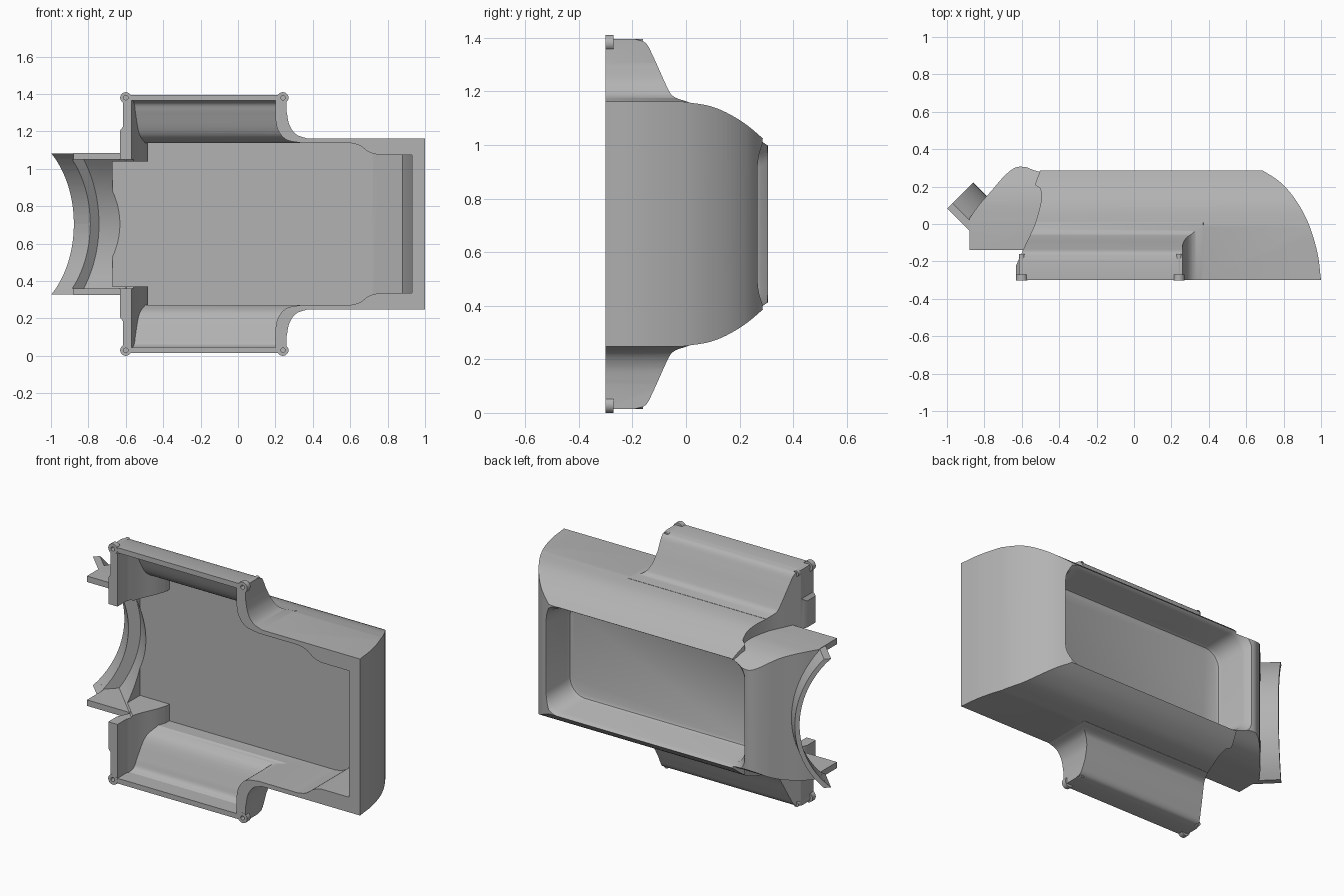
import bpy, bmesh, math
from mathutils import Vector, Matrix

if "Cube" in bpy.data.objects:
    bpy.data.objects.remove(bpy.data.objects["Cube"], do_unlink=True)

MID = 0.705          # height of the symmetry plane
FRONT = -0.3         # open front plane
R2 = math.sqrt(0.5)

grey = bpy.data.materials.new("plain grey")
grey.use_nodes = True
grey.diffuse_color = (0.45, 0.45, 0.45, 1)
grey.node_tree.nodes["Principled BSDF"].inputs["Base Color"].default_value = grey.diffuse_color


def curve(pts, n=6):
    """Smooth run of points through the given ones."""
    p = [Vector(q) for q in pts]
    p = [2 * p[0] - p[1]] + p + [2 * p[-1] - p[-2]]
    out = []
    for a, b, c, d in zip(p, p[1:], p[2:], p[3:]):
        for i in range(n):
            t = i / n
            q = (2 * b + (c - a) * t + (2 * a - 5 * b + 4 * c - d) * t ** 2
                 + (3 * b - a - 3 * c + d) * t ** 3) / 2
            out.append(tuple(q))
    return out + [tuple(pts[-1])]


def loft(name, loops):
    """Closed solid between matching loops of 3D points."""
    bm = bmesh.new()
    rows = [[bm.verts.new(v) for v in loop] for loop in loops]
    n = len(rows[0])
    for a, b in zip(rows, rows[1:]):
        for i in range(n):
            j = (i + 1) % n
            bm.faces.new((a[i], a[j], b[j], b[i]))
    bm.faces.new(rows[0])
    bm.faces.new(rows[-1])
    bmesh.ops.recalc_face_normals(bm, faces=bm.faces)
    me = bpy.data.meshes.new(name)
    bm.to_mesh(me)
    bm.free()
    me.materials.append(grey)
    ob = bpy.data.objects.new(name, me)
    bpy.context.collection.objects.link(ob)
    return ob


def prism(name, pts, axis, lo, hi):
    """Extrude a profile; z values are measured from the symmetry plane."""
    place = {"x": lambda a, b, d: (d, a, MID + b),
             "y": lambda a, b, d: (a, d, MID + b),
             "z": lambda a, b, d: (a, b, MID + d),
             # tilted neck direction: a runs across it, d along it
             "neck": lambda a, b, d: ((a + d) * R2, (a - d) * R2, MID + b)}[axis]
    return loft(name, [[place(a, b, d) for a, b in pts] for d in (lo, hi)])


def combine(ob, other, op):
    mod = ob.modifiers.new(op, "BOOLEAN")
    mod.operation, mod.object, mod.solver = op, other, "EXACT"
    bpy.context.view_layer.objects.active = ob
    bpy.ops.object.modifier_apply(modifier=mod.name)
    bpy.data.objects.remove(other, do_unlink=True)


def both(half):
    """Mirror a half profile (a, height) about the symmetry plane."""
    return half + [(a, -h) for a, h in reversed(half)]


def disc(x, h, r, n=20):
    return [(x + r * math.cos(2 * math.pi * i / n), h + r * math.sin(2 * math.pi * i / n))
            for i in range(n)]


# Main body: side section plus the two wheel-arch pods, trimmed by the plan outline
section = [(-0.35, 0.458)] + curve([(-0.02, 0.458), (0.1, 0.437), (0.2, 0.388), (0.28, 0.325), (0.33, 0.27)])
shell = prism("shell", both(section), "x", -1.1, 1.1)

pod_front = ([(-0.64, 0.3), (-0.63, 0.5), (-0.615, 0.52), (-0.615, 0.69), (0.26, 0.69)]
             + curve([(0.26, 0.6), (0.275, 0.53), (0.31, 0.48), (0.37, 0.457)]) + [(0.4, 0.3)])
pod_side = ([(-0.35, 0.3), (-0.35, 0.69)]
            + curve([(-0.19, 0.69), (-0.15, 0.675), (-0.12, 0.62), (-0.07, 0.51), (-0.045, 0.475), (0.01, 0.455)])
            + [(0.01, 0.3)])
well_front = ([(-0.64, 0.3), (-0.585, 0.37), (-0.585, 0.66), (0.2, 0.66)]
              + curve([(0.2, 0.56), (0.215, 0.5), (0.26, 0.45), (0.34, 0.433)]) + [(0.34, 0.3)])
well_side = ([(-0.4, 0.3), (-0.4, 0.66)]
             + curve([(-0.2, 0.66), (-0.17, 0.64), (-0.15, 0.59), (-0.1, 0.48), (-0.03, 0.433)]) + [(-0.03, 0.3)])


def pod(name, front, side, s):
    ob = prism(name, [(a, s * h) for a, h in front], "y", -0.5, 0.1)
    combine(ob, prism("side", [(a, s * h) for a, h in side], "x", -0.8, 0.6), "INTERSECT")
    return ob


for s in (1, -1):
    combine(shell, pod("pod", pod_front, pod_side, s), "UNION")

plan = ([(1, FRONT)]
        + curve([(1, -0.3), (0.98, -0.15), (0.93, 0.01), (0.86, 0.135), (0.78, 0.225), (0.69, 0.285)])
        + [(0.5, 0.29), (-0.5, 0.29), (-0.53, 0.21)]
        + curve([(-0.5, 0.19), (-0.495, 0.13), (-0.53, 0.0), (-0.58, -0.11), (-0.63, -0.22)])
        + [(-0.63, FRONT)])
combine(shell, prism("plan", plan, "z", -1, 1), "INTERSECT")

# Neck: narrower sloping shoulder with two flat side tabs
neck_plan = ([(-0.3, -0.14), (-0.3, 0.29)]
             + curve([(-0.5, 0.292), (-0.57, 0.303), (-0.63, 0.303), (-0.69, 0.26), (-0.76, 0.18), (-0.83, 0.1), (-0.88, 0.03)])
             + [(-0.88, -0.14)])
neck = prism("neck", neck_plan, "z", -0.6, 0.6)
neck_side = [(-0.35, 0.38)] + curve([(0, 0.38), (0.12, 0.372), (0.22, 0.345), (0.31, 0.29)])
combine(neck, prism("neck_side", both(neck_side), "x", -1.2, 0), "INTERSECT")
combine(shell, neck, "UNION")

# Curved collar around the neck opening
AXIS = -0.981


def arc(r, half, n=20):
    a = math.asin(half / r)
    return [(AXIS + r * math.cos(a * (2 * i / n - 1)), r * math.sin(a * (2 * i / n - 1)))
            for i in range(n + 1)]


collar = prism("collar", arc(0.504, 0.377) + arc(0.53, 0.377)[::-1], "neck", -0.764, -0.56)
combine(shell, collar, "UNION")
for r, start in ((0.504, -0.9), (0.57, -0.64)):
    bore = prism("bore", arc(r, 0.345) + [(-1.2, 0.345), (-1.2, -0.345)], "neck", start, 0.1)
    combine(shell, bore, "DIFFERENCE")

# Hollow inside, open at the front
opening = [(-0.7, 0.433), (0.58, 0.433)] + curve([(0.6, 0.433), (0.65, 0.42), (0.7, 0.385), (0.75, 0.37)]) + [(0.93, 0.37)]
hollow = prism("hollow", both(opening), "y", -0.4, 0.3)
for s in (1, -1):
    combine(hollow, pod("well", well_front, well_side, s), "UNION")
inner_plan = ([(0.93, -0.45), (0.93, -0.1), (0.88, 0.08), (0.72, 0.05), (-0.48, 0.05)]
              + curve([(-0.48, 0.02), (-0.5, -0.04), (-0.54, -0.13), (-0.57, -0.22)]) + [(-0.57, -0.45)])
combine(hollow, prism("inner_plan", inner_plan, "z", -1, 1), "INTERSECT")
combine(shell, hollow, "DIFFERENCE")
throat = prism("throat", both([(-0.67, 0.335), (-0.4, 0.335)]), "y", -0.45, 0.05)
combine(shell, throat, "DIFFERENCE")


# Recessed panel in the back
def rounded(y, grow, r=0.1, n=8):
    loop = []
    for k, (sx, sz) in enumerate(((1, 1), (-1, 1), (-1, -1), (1, -1))):
        for i in range(n + 1):
            a = math.pi / 2 * (k + i / n)
            loop.append((0.075 + sx * (0.62 + grow - r) + r * math.cos(a), y,
                         MID + sz * (0.285 + grow - r) + r * math.sin(a)))
    return loop


recess = loft("recess", [rounded(0.08, -0.02), rounded(0.087, -0.005), rounded(0.105, 0.003),
                         rounded(0.26, 0.02), rounded(0.28, 0.03), rounded(0.34, 0.075)])
combine(shell, recess, "DIFFERENCE")

# Screw bosses with ribs on the pod corners
for x in (-0.6, 0.24):
    for s in (1, -1):
        boss = prism("screw_boss", disc(x, s * 0.675, 0.03), "y", FRONT - 0.001, -0.27)
        combine(boss, prism("rib", disc(x, s * 0.675, 0.016), "y", -0.29, -0.16), "UNION")
        for ob in (shell, boss):
            combine(ob, prism("hole", disc(x, s * 0.675, 0.012), "y", -0.4, -0.25), "DIFFERENCE")

for ob in bpy.context.scene.objects:
    if ob.type == "MESH":
        bpy.ops.object.select_all(action="DESELECT")
        ob.select_set(True)
        bpy.context.view_layer.objects.active = ob
        bpy.ops.object.shade_smooth_by_angle(angle=math.radians(30))
